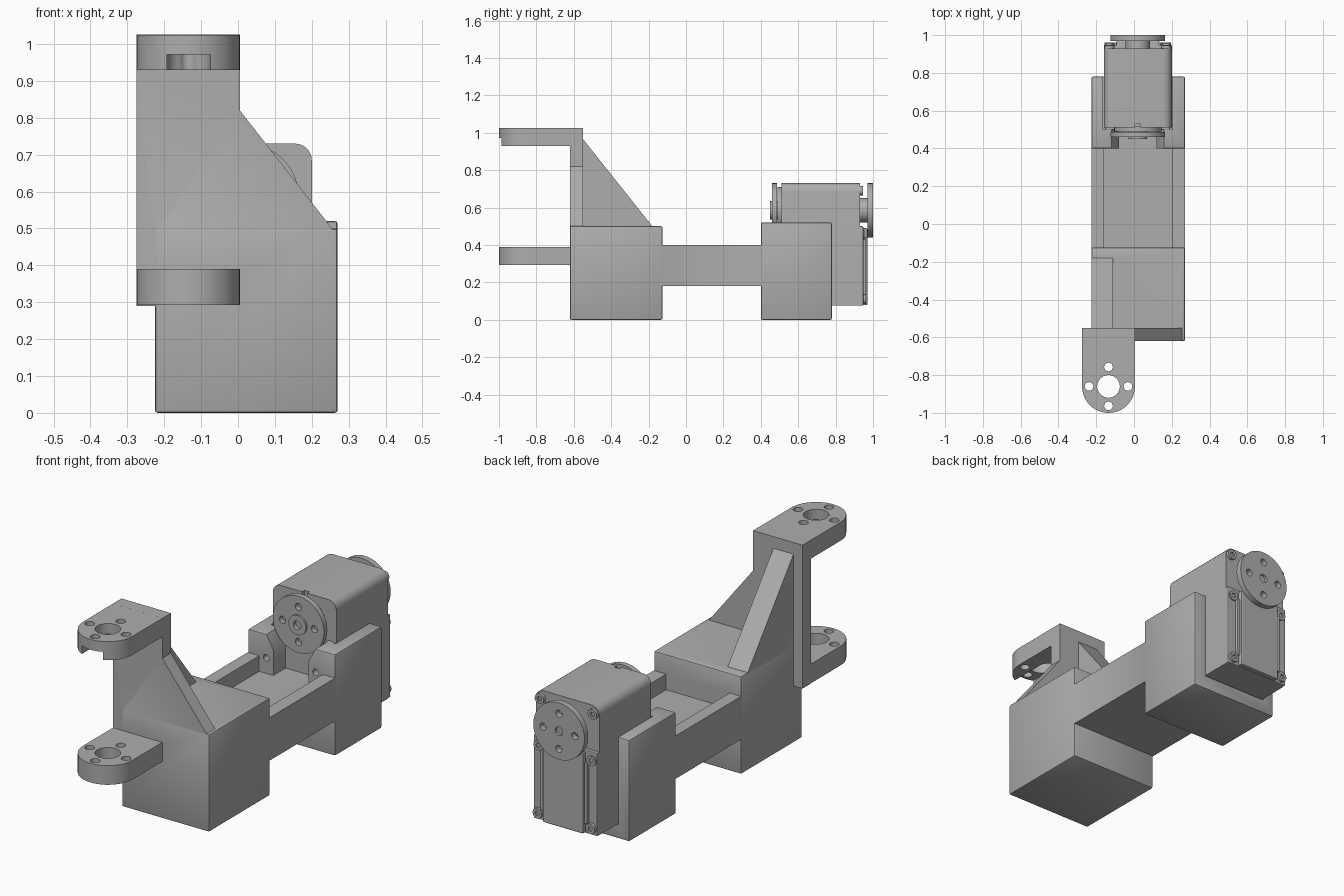
import bpy, bmesh, math
from mathutils import Vector, Matrix

if "Cube" in bpy.data.objects:
    bpy.data.objects.remove(bpy.data.objects["Cube"])

grey = bpy.data.materials.new("plain grey")
grey.diffuse_color = (0.42, 0.42, 0.42, 1)
grey.use_nodes = True
grey.node_tree.nodes["Principled BSDF"].inputs["Base Color"].default_value = grey.diffuse_color


def finish(name, bm, bevel=0.0):
    bmesh.ops.recalc_face_normals(bm, faces=bm.faces)
    if bevel:
        bmesh.ops.bevel(bm, geom=bm.edges[:], offset=bevel, segments=2, profile=0.5, affect='EDGES')
    me = bpy.data.meshes.new(name)
    bm.to_mesh(me)
    bm.free()
    me.materials.append(grey)
    ob = bpy.data.objects.new(name, me)
    bpy.context.collection.objects.link(ob)
    return ob


def box(name, x, y, z, bevel=0.0):
    bm = bmesh.new()
    bmesh.ops.create_cube(bm, size=1)
    for v in bm.verts:
        v.co = Vector([a[0] + (c + 0.5) * (a[1] - a[0]) for a, c in zip((x, y, z), v.co)])
    return finish(name, bm, bevel)


def prism(name, pts, axis, lo, hi, bevel=0.0):
    """Extrude a 2D outline along one axis."""
    bm = bmesh.new()

    def put(p, d):
        c = list(p)
        c.insert("xyz".index(axis), d)
        return bm.verts.new(c)
    f = bm.faces.new([put(p, lo) for p in pts])
    r = bmesh.ops.extrude_face_region(bm, geom=[f])
    d = Vector([hi - lo if a == axis else 0 for a in "xyz"])
    bmesh.ops.translate(bm, vec=d, verts=[v for v in r["geom"] if isinstance(v, bmesh.types.BMVert)])
    return finish(name, bm, bevel)


def arc(cx, cy, r, a0, a1, n):
    return [(cx + r * math.cos(math.radians(a0 + (a1 - a0) * i / n)),
             cy + r * math.sin(math.radians(a0 + (a1 - a0) * i / n))) for i in range(n + 1)]


def disc(name, axis, c, r, lo, hi, n=32, bevel=0.0):
    return prism(name, arc(c[0], c[1], r, 0, 360, n)[:-1], axis, lo, hi, bevel)


def combine(ob, others, op):
    """Apply booleans and drop the helper solids."""
    for o in others:
        m = ob.modifiers.new("bool", 'BOOLEAN')
        m.operation, m.object, m.solver = op, o, 'EXACT'
        dg = bpy.context.evaluated_depsgraph_get()
        me = bpy.data.meshes.new_from_object(ob.evaluated_get(dg))
        ob.modifiers.clear()
        ob.data = me
        bpy.data.objects.remove(o)
    return ob


def smooth(ob):
    bpy.ops.object.select_all(action='DESELECT')
    ob.select_set(True)
    bpy.context.view_layer.objects.active = ob
    bpy.ops.object.shade_smooth_by_angle(angle=math.radians(35))


X = (-0.225, 0.27)

# Front block, upright plate and gusset
bracket = box("bracket", X, (-0.62, -0.125), (0, 0.5), 0.008)
plate = prism("plate", [(-0.275, 0.29), (-0.275, 1.025), (0.005, 1.025), (0.005, 0.82),
                        (0.255, 0.5), (0.255, 0.29)], 'y', -0.619, -0.55)
gusset = prism("gusset", [(-0.56, 0.45), (-0.56, 0.975), (-0.55, 0.965), (-0.18, 0.5), (-0.18, 0.45)],
               'x', -0.224, -0.11)


# Rounded mounting ears with a bore and four screw holes
def ear(name, z0, z1):
    out = [(0.005, -0.60), (-0.275, -0.60)] + arc(-0.135, -0.86, 0.14, 180, 360, 24)
    e = prism(name, out, 'z', z0, z1)
    holes = [disc("cut", 'z', (-0.135, -0.86), 0.06, z0 - 0.1, z1 + 0.1)]
    for dx, dy in ((1, 0), (-1, 0), (0, 1), (0, -1)):
        holes.append(disc("cut", 'z', (-0.135 + 0.103 * dx, -0.86 + 0.103 * dy), 0.023,
                          z0 - 0.1, z1 + 0.1, 16))
    return combine(e, holes, 'DIFFERENCE')


top_ear = ear("top_ear", 0.93, 1.0249)
low_ear = ear("low_ear", 0.292, 0.39)
slot = prism("cut", [(-0.193, -1.1), (-0.075, -1.1)] + arc(-0.134, -0.80, 0.059, 0, 180, 12),
             'z', 0.9, 0.972)
combine(top_ear, [slot], 'DIFFERENCE')

# Bridge channel
bridge = box("bridge", (-0.2249, 0.2699), (-0.15, 0.43), (0.18, 0.4))
channel = box("cut", (-0.16, 0.2), (-0.125, 0.44), (0.32, 0.6))
combine(bridge, [channel], 'DIFFERENCE')

# Rear block with the motor cavity and the chamfered front notch
rear = box("rear", X, (0.4, 0.78), (0, 0.52), 0.008)
cavity = box("cut", (-0.163, 0.203), (0.50, 0.9), (0.07, 0.7))
notch = prism("cut", [(-0.08, 0.32), (0.12, 0.32), (0.12, 0.45), (0.165, 0.53), (0.165, 0.7),
                      (-0.125, 0.7), (-0.125, 0.53), (-0.08, 0.45)], 'y', 0.3, 0.6)
pins = [disc("cut", 'y', (x, 0.40), 0.017, 0.3, 0.45, 16) for x in (-0.12, 0.16)]
combine(rear, [cavity, notch] + pins, 'DIFFERENCE')

combine(bracket, [plate, gusset, low_ear, top_ear, bridge, rear], 'UNION')
smooth(bracket)

# Motor body with rounded upper corners
cx, cz = 0.02, 0.585
body = prism("motor_body", [(-0.16, 0.075), (0.2, 0.075)] + arc(0.155, 0.685, 0.045, 0, 90, 6)
             + arc(-0.115, 0.685, 0.045, 90, 180, 6), 'y', 0.51, 0.93)
combine(body, [box("cut", (0.005, 0.035), (0.49, 0.53), (0.70, 0.8))], 'DIFFERENCE')
smooth(body)

# Front and rear covers of the motor
box("motor_front_cover", (-0.15, 0.19), (0.50, 0.52), (0.08, 0.52), 0.004)
box("motor_rear_cover", (-0.16, 0.2), (0.925, 0.948), (0.075, 0.5), 0.004)
box("motor_rear_panel", (-0.095, 0.135), (0.94, 0.97), (0.078, 0.49), 0.006)
for i, s in enumerate((-1, 1)):
    rib = cx + s * 0.125
    box(f"rear_rib_{i}", (rib - 0.008, rib + 0.008), (0.94, 0.962), (0.13, 0.44), 0.003)

# Corner screws with socket heads
for i, s in enumerate((-1, 1)):
    for j, (z, y) in enumerate(((0.11, 0.962), (0.455, 0.955), (0.69, 0.945))):
        sx = cx + s * 0.15
        scr = disc(f"screw_{i}_{j}", 'y', (sx, z), 0.026, 0.92, y, 16)
        socket = disc("cut", 'y', (sx, z), 0.013, y - 0.01, y + 0.02, 6)
        smooth(combine(scr, [socket], 'DIFFERENCE'))


# Round output horns with four holes and a hub
def horn(name, lo, hi, hub_lo, hub_hi, hub_r):
    h = disc(name, 'y', (cx, cz), 0.145, lo, hi, 48)
    holes = [disc("cut", 'y', (cx + 0.09 * math.cos(k * math.pi / 2), cz + 0.09 * math.sin(k * math.pi / 2)),
                  0.018, lo - 0.05, hi + 0.05, 16) for k in range(4)]
    combine(h, holes, 'DIFFERENCE')
    hub = disc(name + "_hub", 'y', (cx, cz), hub_r, hub_lo, hub_hi, 32)
    combine(h, [hub], 'UNION')
    bore = disc("cut", 'y', (cx, cz), 0.022, hub_lo - 0.1 if lo < 0.6 else hi - 0.015,
                hub_lo + 0.02 if lo < 0.6 else hi + 0.1, 16)
    smooth(combine(h, [bore], 'DIFFERENCE'))


horn("front_horn", 0.46, 0.487, 0.45, 0.515, 0.05)
horn("rear_horn", 0.97, 1.0, 0.92, 0.98, 0.065)
smooth(disc("front_horn_collar", 'y', (cx, cz), 0.125, 0.49, 0.515, 40))
